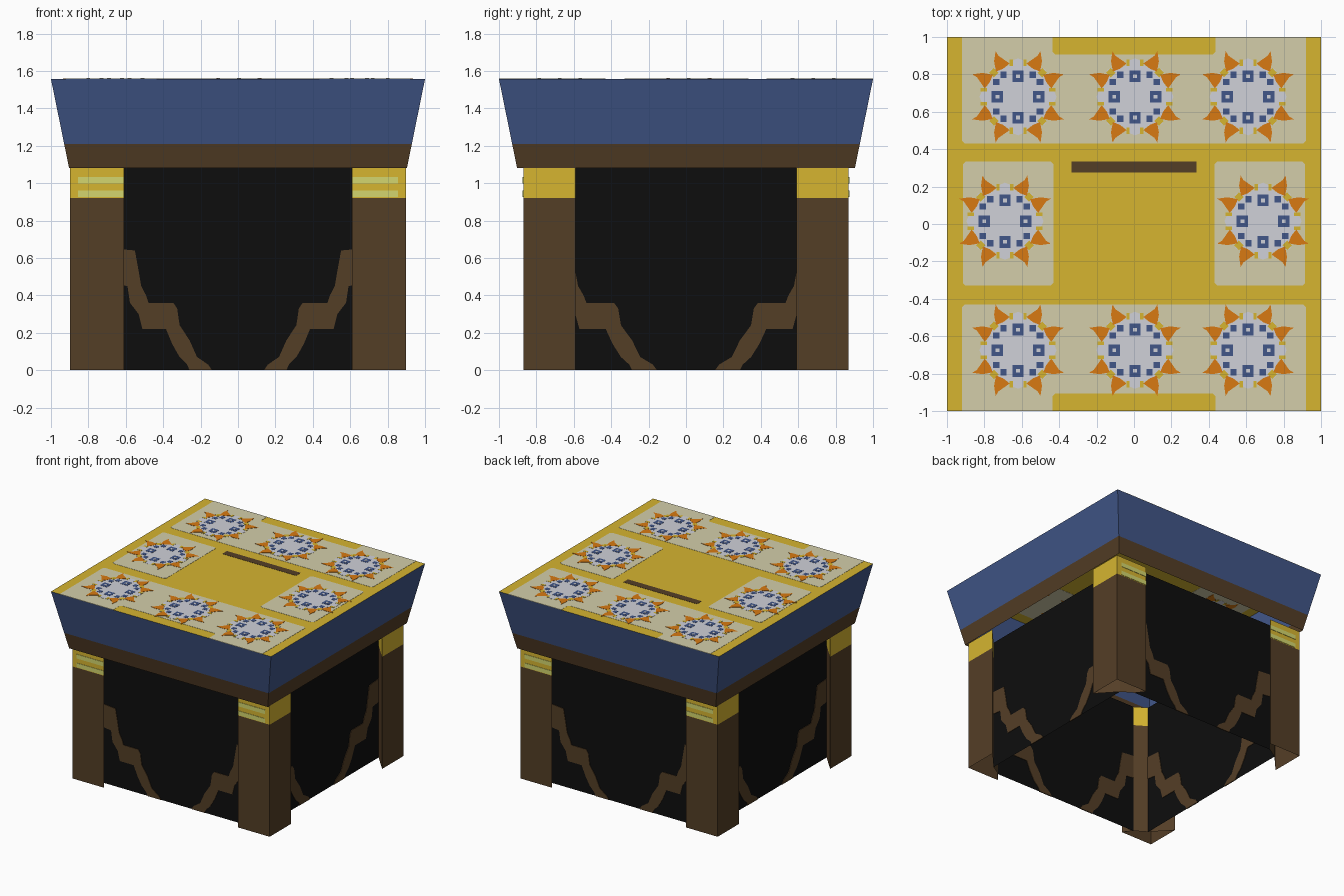
import bpy, bmesh, math
from mathutils import Matrix, Vector

if "Cube" in bpy.data.objects:
    bpy.data.objects.remove(bpy.data.objects["Cube"])


def material(name, r, g, b):
    linear = [(c / 255 / 12.92 if c < 11 else ((c / 255 + 0.055) / 1.055) ** 2.4) for c in (r, g, b)]
    m = bpy.data.materials.new(name)
    m.use_nodes = True
    m.diffuse_color = (*linear, 1)
    bsdf = m.node_tree.nodes["Principled BSDF"]
    bsdf.inputs["Base Color"].default_value = (*linear, 1)
    bsdf.inputs["Roughness"].default_value = 0.9
    return m


yellow = material("golden yellow", 214, 181, 48)
cream = material("cream", 212, 206, 170)
pale = material("pale grey", 208, 209, 217)
orange = material("orange", 216, 122, 18)
blue = material("blue", 65, 86, 136)
brown = material("dark brown", 84, 62, 38)
black = material("black", 13, 13, 13)
lime = material("pale lime", 212, 214, 110)


def finish(name, bm, mats):
    bmesh.ops.recalc_face_normals(bm, faces=bm.faces)
    mesh = bpy.data.meshes.new(name)
    bm.to_mesh(mesh)
    bm.free()
    for m in mats:
        mesh.materials.append(m)
    obj = bpy.data.objects.new(name, mesh)
    bpy.context.collection.objects.link(obj)
    return obj


def plates(name, outlines, frame, half, mat):
    """Thin flat plates, centred on the plane of the frame so both sides show."""
    bm = bmesh.new()
    for pts in outlines:
        face = bm.faces.new([bm.verts.new(frame @ Vector((u, v, -half))) for u, v in pts])
        ext = bmesh.ops.extrude_face_region(bm, geom=[face])
        step = frame.to_3x3() @ Vector((0, 0, 2 * half))
        bmesh.ops.translate(bm, vec=step, verts=[g for g in ext["geom"] if isinstance(g, bmesh.types.BMVert)])
    return finish(name, bm, [mat])


def loft(name, rings, mats, cap=False):
    """Open tube through rings of points, one material per level."""
    bm = bmesh.new()
    loops = [[bm.verts.new(p) for p in ring] for ring in rings]
    for level, (a, b) in enumerate(zip(loops, loops[1:])):
        for i in range(len(a)):
            j = (i + 1) % len(a)
            bm.faces.new((a[i], a[j], b[j], b[i])).material_index = level
    if cap:
        bm.faces.new(loops[-1]).material_index = len(rings) - 1
    return finish(name, bm, mats)


def rect(x0, x1, y0, y1):
    return [(x0, y0), (x1, y0), (x1, y1), (x0, y1)]


def soften(pts, c=0.015):
    """Clip the corners that do not lie on the rim."""
    out = []
    for i, p in enumerate(pts):
        p = Vector(p)
        if abs(p.y) > 0.95:
            out.append(tuple(p))
            continue
        for q in (pts[i - 1], pts[(i + 1) % len(pts)]):
            out.append(tuple(p + (Vector(q) - p).normalized() * c))
    return out


# Flared lid, open underneath
TOP, RIM = 1.557, 1.08


def square(z):
    h = 0.903 + 0.097 * (z - RIM) / (TOP - RIM)
    return [(x, y, z) for x, y in rect(-h, h, -h, h)]


loft("lid", [square(z) for z in (RIM, 1.21, TOP)], [brown, blue, yellow], cap=True)

# Four corner posts with slanted inner sides and a yellow band on top
section = [(0.897, 0.87), (0.61, 0.87), (0.664, 0.80), (0.76, 0.74), (0.897, 0.59)]
for sx, side in ((-1, "right"), (1, "left")):
    for sy, end in ((-1, "front"), (1, "back")):
        loft(f"{end}_{side}_post",
             [[(sx * x, sy * y, z) for x, y in section] for z in (0, 0.92, RIM)], [brown, yellow])

# Pale stripes on the bands
for y, end in ((-0.87, "front"), (0.87, "back")):
    frame = Matrix.Translation((0, y, 0)) @ Matrix.Rotation(math.pi / 2, 4, "X")
    bars = [rect(min(s * 0.612, s * 0.855), max(s * 0.612, s * 0.855), z, z + 0.035)
            for s in (-1, 1) for z in (0.925, 0.997)]
    plates(f"{end}_band_stripes", bars, frame, 0.003, lime)

# Recessed panels with a stepped, curling trim; u is a fraction of the half width
trim = [(1, .65), (.83, .64), (.80, .53), (.78, .45), (.74, .40), (.72, .36), (.52, .36),
        (.49, .33), (.47, .24), (.39, .16), (.33, .07), (.24, .03), (.21, 0), (.39, 0),
        (.41, .03), (.47, .07), (.53, .14), (.58, .22), (.77, .22), (.80, .30), (.87, .36),
        (.89, .45), (1, .46)]
for k, name in enumerate(("front", "left", "back", "right")):
    half, depth = ((0.664, 0.80), (0.74, 0.76))[k % 2]
    frame = (Matrix.Rotation(k * math.pi / 2, 4, "Z") @ Matrix.Translation((0, -depth, 0))
             @ Matrix.Rotation(math.pi / 2, 4, "X"))
    bm = bmesh.new()
    bm.faces.new([bm.verts.new(frame @ Vector((u, v, 0))) for u, v in rect(-half, half, 0, RIM)])
    finish(f"{name}_panel", bm, [black])
    plates(f"{name}_panel_trim", [[(s * u * half, z) for u, z in trim] for s in (-1, 1)],
           frame, 0.004, brown)

# Cream fields and coin slot on the lid
lid = Matrix.Translation((0, 0, TOP))
strip = [(-.92, .43), (.92, .43), (.92, 1), (.435, 1), (.435, .905), (-.435, .905), (-.435, 1), (-.92, 1)]
fields = [soften([(x, s * y) for x, y in strip]) for s in (-1, 1)]
fields += [soften(rect(x, x + 0.485, -0.33, 0.335)) for x in (-0.915, 0.43)]
plates("lid_fields", fields, lid, 0.0015, cream)
plates("lid_slot", [rect(-0.335, 0.335, 0.275, 0.335)], lid, 0.0015, brown)

# Rosettes on the fields
centres = [(x, y) for x in (-0.62, 0.005, 0.61) for y in (-0.675, 0.68)] + [(-0.69, 0.015), (0.69, 0.015)]


def repeat(outline, turns, start=0.0, mirror=False):
    """Copies of an outline turned about every rosette centre."""
    out = []
    for cx, cy in centres:
        for k in range(turns):
            a = start + k * math.tau / turns
            for s in ((1, -1) if mirror else (1,)):
                out.append([(cx + u * math.cos(a) - s * v * math.sin(a),
                             cy + u * math.sin(a) + s * v * math.cos(a)) for u, v in outline])
    return out


scallop = []
for i in range(48):
    a = i * math.tau / 48
    r = 0.188 + 0.018 * math.cos(8 * a)
    scallop.append((r * math.cos(a), r * math.sin(a)))
plates("rosette_grounds", repeat(scallop, 1), lid, 0.0025, pale)

petal = [(0.178, 0.045), (0.22, 0.105), (0.245, 0.12), (0.19, 0.128), (0.135, 0.118), (0.15, 0.08)]
plates("rosette_petals", repeat(petal, 4, 0, True), lid, 0.0035, orange)
plates("rosette_buds", repeat(rect(0.165, 0.2, -0.018, 0.018), 4, math.pi / 4)
       + repeat(rect(0.165, 0.2, 0.028, 0.046), 4, 0, True), lid, 0.0035, yellow)
plates("rosette_squares", repeat(rect(0.08, 0.142, -0.03, 0.03), 4)
       + repeat(rect(0.10, 0.135, 0.062, 0.095), 4, 0, True), lid, 0.0035, blue)
plates("rosette_square_centres", repeat(rect(0.1, 0.12, -0.01, 0.01), 4), lid, 0.0045, pale)
